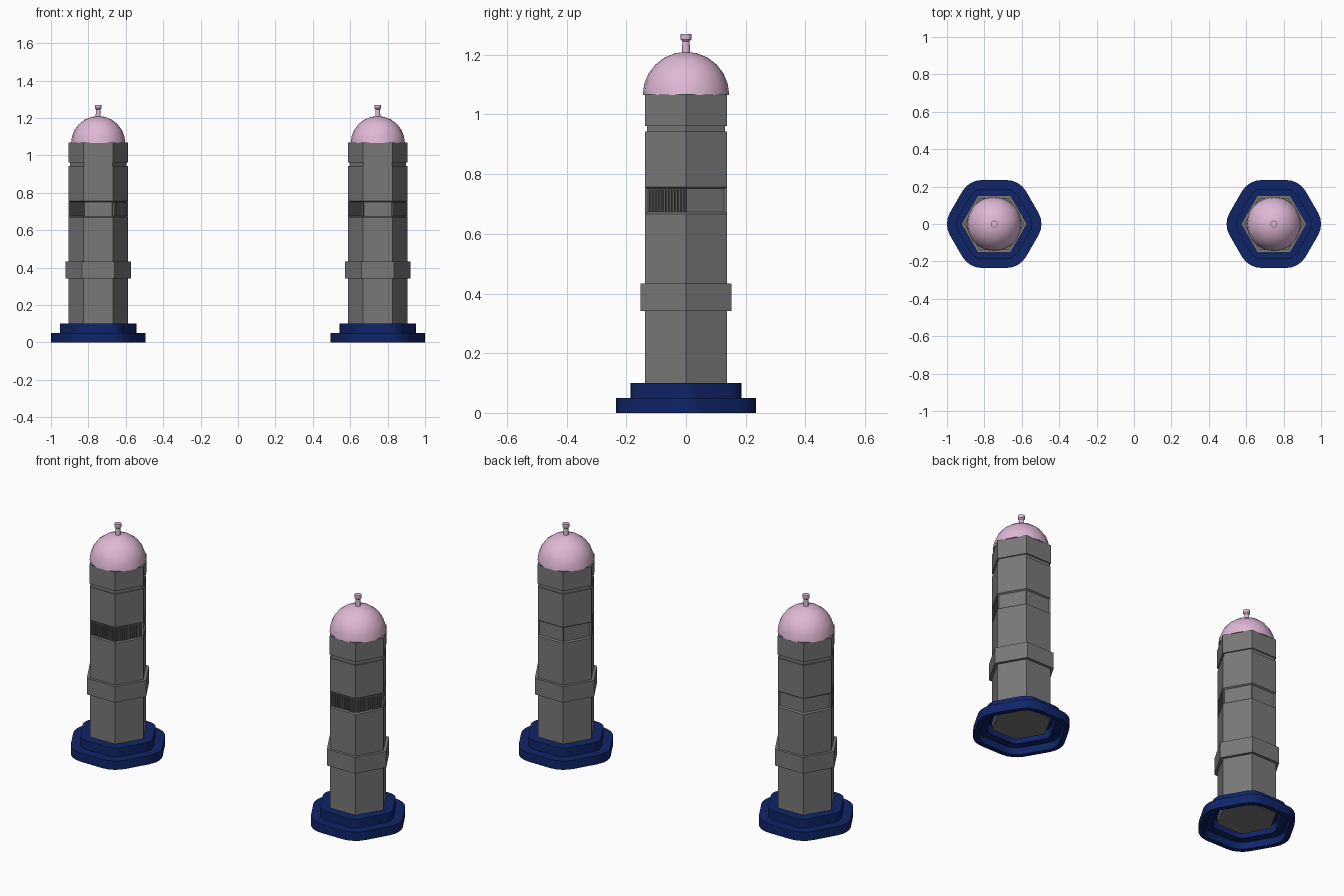
import bpy, bmesh, math
from mathutils import Matrix, Vector

cube = bpy.data.objects.get("Cube")
if cube:
    bpy.data.objects.remove(cube, do_unlink=True)


def material(name, rgb):
    m = bpy.data.materials.new(name)
    m.use_nodes = True
    m.diffuse_color = (*rgb, 1)
    m.node_tree.nodes["Principled BSDF"].inputs["Base Color"].default_value = (*rgb, 1)
    return m


GRAY = material("stone gray", (0.19, 0.19, 0.19))
PINK = material("pale pink", (0.74, 0.48, 0.67))
BLUE = material("deep blue", (0.005, 0.018, 0.14))
SIDES = 6
COS = math.cos(math.pi / SIDES)
TOWER_X = 0.7475


def hexagon(apothem, z, radius=0.0, steps=4):
    """Hexagon with corners on the x axis, optionally rounded."""
    points = []
    for i in range(SIDES):
        a = i * math.tau / SIDES
        if not radius:
            points.append(Vector((math.cos(a), math.sin(a), 0)) * apothem / COS + Vector((0, 0, z)))
            continue
        centre = Vector((math.cos(a), math.sin(a), 0)) * (apothem - radius) / COS
        for k in range(steps + 1):
            b = a + (k / steps - 0.5) * math.tau / SIDES
            points.append(centre + Vector((radius * math.cos(b), radius * math.sin(b), z)))
    return points


def loft(bm, outlines, closed=False):
    """Skin a stack of outlines; cap the ends or join last to first."""
    rings = [[bm.verts.new(p) for p in o] for o in outlines]
    pairs = list(zip(rings, rings[1:]))
    if closed:
        pairs.append((rings[-1], rings[0]))
    else:
        bm.faces.new(rings[0][::-1])
        bm.faces.new(rings[-1])
    for low, high in pairs:
        n = len(low)
        for i in range(n):
            j = (i + 1) % n
            bm.faces.new((low[i], low[j], high[j], high[i]))
    bmesh.ops.recalc_face_normals(bm, faces=bm.faces[:])


def finish(bm, name, mat, smooth=None):
    """Place the same part on both towers."""
    mesh = bpy.data.meshes.new(name)
    bm.to_mesh(mesh)
    bm.free()
    mesh.materials.append(mat)
    for side, x in (("left", TOWER_X), ("right", -TOWER_X)):
        ob = bpy.data.objects.new(f"{side}_{name}", mesh)
        ob.location.x = x
        bpy.context.collection.objects.link(ob)
    if smooth:
        bpy.ops.object.select_all(action="DESELECT")
        ob.select_set(True)
        bpy.context.view_layer.objects.active = ob
        bpy.ops.object.shade_smooth_by_angle(angle=math.radians(smooth))


# Two-step hollow base with rounded corners
bm = bmesh.new()
steps = [(0.235, 0), (0.235, 0.05), (0.186, 0.05), (0.186, 0.1), (0.12, 0.1),
         (0.12, 0.09), (0.165, 0.09), (0.165, 0.04), (0.208, 0.04), (0.208, 0)]
loft(bm, [hexagon(a, z, max(a - 0.115, 0.005)) for a, z in steps], closed=True)
finish(bm, "base", BLUE, 30)

# Shaft with a groove under the head and a recessed panel on every side
bm = bmesh.new()
PANEL_LOW, PANEL_HIGH, RECESS = 0.667, 0.757, 0.008
WALL = 0.137
shaft = [(WALL, 0.05), (WALL, PANEL_LOW), (WALL, PANEL_HIGH), (WALL, 0.943),
         (0.131, 0.943), (0.131, 0.962), (0.138, 0.962), (0.138, 1.068)]
loft(bm, [hexagon(a, z) for a, z in shaft])
middle = (PANEL_LOW + PANEL_HIGH) / 2
panels = [f for f in bm.faces if abs(f.calc_center_median().z - middle) < 0.01
          and abs(f.normal.z) < 0.1]
bmesh.ops.inset_individual(bm, faces=panels, thickness=RECESS, depth=-RECESS)
finish(bm, "shaft", GRAY)

# Vertical louvre slats in the three front panels
bm = bmesh.new()
SLATS = 12
width = 2 * WALL * math.tan(math.pi / SIDES) - 2 * RECESS
for angle in (-150, -90, -30):
    turn = Matrix.Rotation(math.radians(angle), 4, "Z")
    for i in range(SLATS):
        offset = ((i + 0.5) / SLATS - 0.5) * width
        place = Matrix.Translation((WALL - RECESS / 2, offset, middle))
        size = Matrix.Diagonal((RECESS, width / SLATS * 0.5, PANEL_HIGH - PANEL_LOW - 2 * RECESS, 1))
        bmesh.ops.create_cube(bm, size=1, matrix=turn @ place @ size)
finish(bm, "louvre_slats", GRAY)

# Projecting band
bm = bmesh.new()
loft(bm, [hexagon(0.152, 0.342), hexagon(0.152, 0.433)])
finish(bm, "band", GRAY)

# Dome
bm = bmesh.new()
DOME_Z = 1.065
bmesh.ops.create_uvsphere(bm, u_segments=20, v_segments=12, radius=0.145,
                          matrix=Matrix.Translation((0, 0, DOME_Z)))
bmesh.ops.delete(bm, geom=[v for v in bm.verts if v.co.z < DOME_Z - 0.001], context="VERTS")
bmesh.ops.holes_fill(bm, edges=bm.edges[:])
finish(bm, "dome", PINK, 40)

# Finial: flared stem with a round cap
bm = bmesh.new()
profile = [(0.014, 1.2), (0.012, 1.245), (0.018, 1.252), (0.018, 1.27)]
loft(bm, [[Vector((r * math.cos(k * math.tau / 16), r * math.sin(k * math.tau / 16), z))
           for k in range(16)] for r, z in profile])
finish(bm, "finial", PINK, 35)
